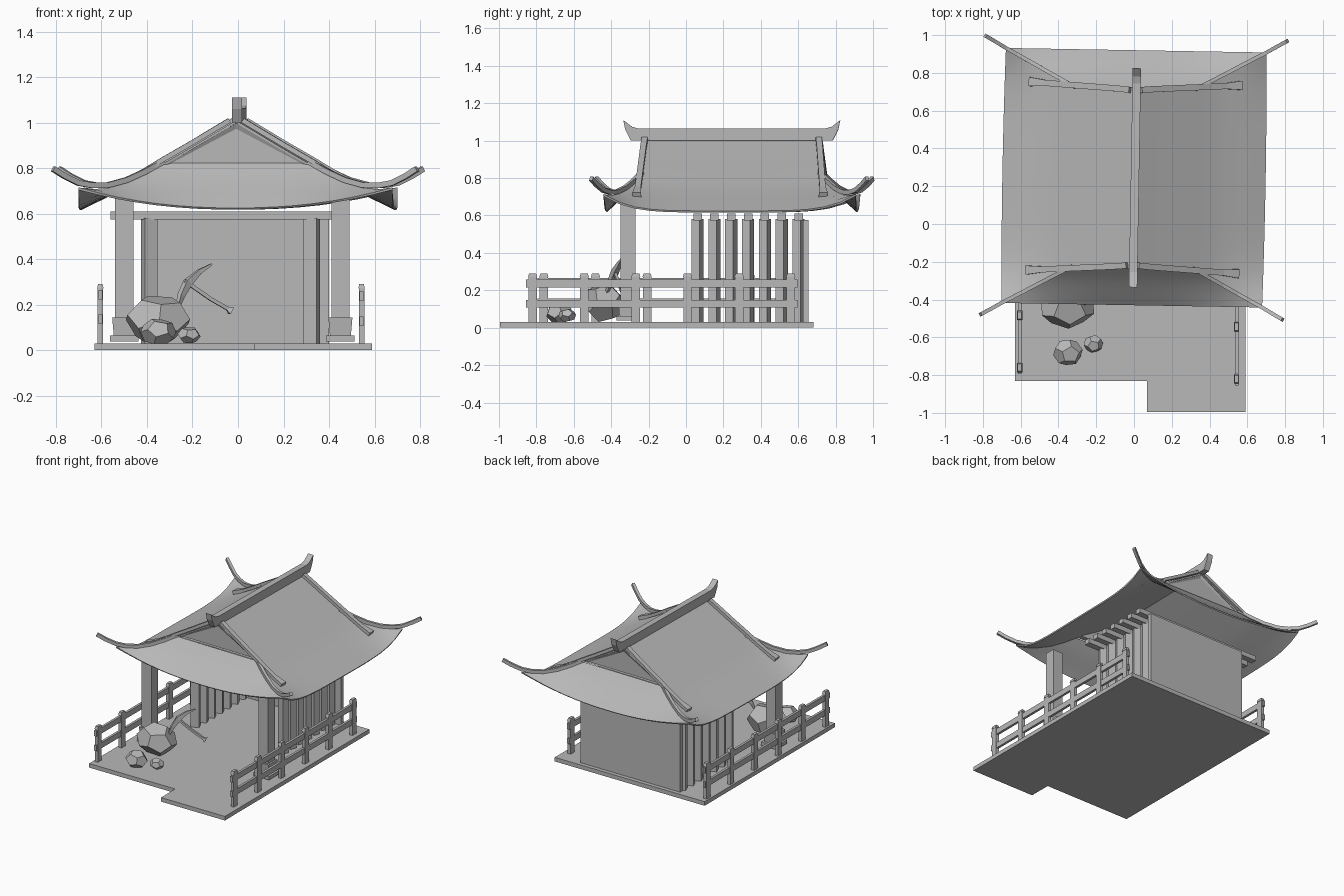
import bpy, bmesh, math
from mathutils import Vector, Matrix

cube = bpy.data.objects.get("Cube")
if cube:
    bpy.data.objects.remove(cube)

GREY = (0.48, 0.48, 0.48, 1)
mat = bpy.data.materials.new("plain grey")
mat.use_nodes = True
mat.diffuse_color = GREY
mat.node_tree.nodes["Principled BSDF"].inputs["Base Color"].default_value = GREY

# the roof sits slightly turned over the house
ROOF = Matrix.Translation((0, 0.245, 0)) @ Matrix.Rotation(math.radians(-1), 4, 'Z')


def finish(name, bm, matrix=None):
    if matrix:
        bm.transform(matrix)
    bmesh.ops.recalc_face_normals(bm, faces=bm.faces)
    me = bpy.data.meshes.new(name)
    bm.to_mesh(me)
    bm.free()
    me.materials.append(mat)
    ob = bpy.data.objects.new(name, me)
    bpy.context.collection.objects.link(ob)
    return ob


def add_box(bm, center, size, turn=0, top=1):
    m = Matrix.Translation(center) @ Matrix.Rotation(math.radians(turn), 4, 'Z') @ Matrix.Diagonal((*size, 1))
    verts = bmesh.ops.create_cube(bm, size=1)["verts"]
    for v in verts:
        if v.co.z > 0:
            v.co.x *= top
            v.co.y *= top
    bmesh.ops.transform(bm, matrix=m, verts=verts)


def add_prism(bm, outline, offset):
    face = bm.faces.new([bm.verts.new(p) for p in outline])
    out = bmesh.ops.extrude_face_region(bm, geom=[face])["geom"]
    bmesh.ops.translate(bm, vec=offset, verts=[g for g in out if isinstance(g, bmesh.types.BMVert)])


def add_bar(bm, points, widths, height):
    # rectangular bar swept along a path
    pts = [Vector(p) for p in points]
    rings = []
    for i, p in enumerate(pts):
        t = (pts[min(i + 1, len(pts) - 1)] - pts[max(i - 1, 0)]).normalized()
        side = t.cross(Vector((0, 0, 1))).normalized()
        up = side.cross(t)
        w = widths[i] / 2
        h = height / 2 * widths[i] / max(widths)
        rings.append([bm.verts.new(p + side * a * w + up * b * h)
                      for a, b in ((-1, -1), (1, -1), (1, 1), (-1, 1))])
    for a, b in zip(rings, rings[1:]):
        for k in range(4):
            bm.faces.new((a[k], a[k - 1], b[k - 1], b[k]))
    bm.faces.new(rings[0])
    bm.faces.new(rings[-1][::-1])


# ground slab with a step out at the front
bm = bmesh.new()
add_prism(bm, [(-0.63, -0.83, 0), (0.07, -0.83, 0), (0.07, -0.995, 0), (0.59, -0.995, 0),
               (0.59, 0.683, 0), (-0.63, 0.683, 0)], (0, 0, 0.03))
finish("ground_slab", bm)

# back wall
bm = bmesh.new()
add_box(bm, (-0.005, 0.64, 0.302), (0.81, 0.028, 0.55))
finish("back_wall", bm)

# angled slats of the side walls and the beams above them
slats, beams = bmesh.new(), bmesh.new()
for i in range(7):
    y = 0.062 + i * 0.09
    for x, turn in ((-0.39, 22), (0.325, -22)):
        add_box(slats, (x, y, 0.295), (0.06, 0.046, 0.57), turn)
    add_box(beams, (-0.045, y, 0.592), (1.03, 0.045, 0.035))
finish("side_slats", slats)
finish("ceiling_beams", beams)

# porch pillars on flared feet
bm = bmesh.new()
for x in (-0.5, 0.45):
    add_box(bm, (x, -0.31, 0.36), (0.08, 0.08, 0.62))
    add_box(bm, (x, -0.31, 0.051), (0.125, 0.125, 0.025))
    add_box(bm, (x, -0.31, 0.104), (0.092, 0.092, 0.08), 0, 1.15)
finish("porch_pillars", bm)

# fences
for name, x, first, rise in (("right_fence", -0.605, -0.76, 0.008), ("left_fence", 0.543, -0.82, 0)):
    bm = bmesh.new()
    for i in range(6):
        y = first + i * 0.276
        add_box(bm, (x, y, 0.15), (0.024, 0.045, 0.25))
        add_box(bm, (x, y, 0.28), (0.028, 0.05, 0.02), 0, 0.75)
    for z in (0.128, 0.236):
        add_box(bm, (x, first + 0.69, z + rise), (0.018, 1.45, 0.042))
    finish(name, bm)


# roof section from ridge to eave, and the upward curl at the corners
SECTION = [(0, 1.01), (0.1, 0.95), (0.2, 0.89), (0.33, 0.815), (0.4, 0.772),
           (0.48, 0.728), (0.56, 0.69), (0.63, 0.655), (0.69, 0.625)]


def add_slope(bm, rows, front):
    n = 16
    grid = []
    for x, z in rows:
        line = []
        down = max(0, (x - 0.33) / 0.36)
        half = 0.48 + 0.195 * down
        for j in range(n + 1):
            s = 2 * j / n - 1
            bow = 0.007 * (1 - s * s) * down
            co = (s * x, half) if front else (x + bow, s * half)
            curl = 0.09 * down ** 3 * abs(s) ** (2.2 if front else 5)
            line.append(bm.verts.new((*co, z + curl)))
        grid.append(line)
    for a, b in zip(grid, grid[1:]):
        for j in range(n):
            bm.faces.new((a[j], a[j + 1], b[j + 1], b[j]))


bm = bmesh.new()
for turn in (0, math.pi):
    before = set(bm.verts)
    add_slope(bm, SECTION, False)
    add_slope(bm, SECTION[3:], True)
    new = [v for v in bm.verts if v not in before]
    bmesh.ops.rotate(bm, matrix=Matrix.Rotation(turn, 3, 'Z'), verts=new)
bmesh.ops.remove_doubles(bm, verts=bm.verts, dist=0.0005)
bmesh.ops.recalc_face_normals(bm, faces=bm.faces)
bmesh.ops.solidify(bm, geom=bm.faces[:], thickness=0.01)
roof = finish("roof", bm, ROOF)
bpy.context.view_layer.objects.active = roof
roof.select_set(True)
bpy.ops.object.shade_smooth_by_angle(angle=math.radians(25))
roof.select_set(False)

# gable walls with a recessed panel
bm = bmesh.new()
for d in (-1, 1):
    add_prism(bm, [(-0.31, d * 0.44, 0.815), (0.31, d * 0.44, 0.815), (0, d * 0.44, 0.998)],
              (0, d * 0.035, 0))
bmesh.ops.recalc_face_normals(bm, faces=bm.faces)
panels = [f for f in bm.faces if len(f.verts) == 3 and abs(f.calc_center_median().y) > 0.46]
bmesh.ops.inset_individual(bm, faces=panels, thickness=0.025, depth=-0.008)
finish("gable_walls", bm, ROOF)

# ridge beam with flared ends
side = [(0.5, 1.065), (0.535, 1.075), (0.58, 1.11), (0.57, 1.06), (0.54, 1.0), (0.48, 1.0)]
outline = [(-0.022, y, z) for y, z in side] + [(-0.022, -y, z) for y, z in reversed(side)]
bm = bmesh.new()
add_prism(bm, outline, (0.044, 0, 0))
finish("ridge_beam", bm, ROOF @ Matrix.Translation((0.005, 0, 0)))

# verge bars and curled hip bars
verges, hips = bmesh.new(), bmesh.new()
verge = [(x, 0.465 + x * 0.06, z + 0.018) for x, z in SECTION[:7]]
verge[0] = (0.03, 0.465, 1.01)
hip = [(0.32, 0.475, 0.83), (0.4, 0.518, 0.785), (0.48, 0.561, 0.748), (0.56, 0.605, 0.726),
       (0.63, 0.643, 0.724), (0.69, 0.675, 0.735), (0.75, 0.71, 0.765), (0.8, 0.738, 0.797)]
for sx in (-1, 1):
    for sy in (-1, 1):
        def flip(pts):
            return [(x * sx, y * sy, z) for x, y, z in pts]
        add_bar(verges, flip(verge), [0.032] * 6 + [0.048], 0.032)
        add_bar(hips, flip(hip), [0.02] * 8, 0.024)
finish("verge_bars", verges, ROOF)
finish("hip_bars", hips, ROOF)

# faceted rocks: twelve-sided solids
for name, at, size, turn in (("big_rock", (-0.352, -0.44, 0.135), (0.148, 0.115, 0.112), 20),
                             ("middle_rock", (-0.35, -0.68, 0.08), (0.08, 0.072, 0.062), 50),
                             ("small_rock", (-0.215, -0.635, 0.066), (0.052, 0.048, 0.038), 5)):
    ico = bmesh.new()
    bmesh.ops.create_icosphere(ico, subdivisions=1, radius=1)
    bm = bmesh.new()
    for f in ico.faces:
        bm.verts.new(f.calc_center_median().normalized())
    ico.free()
    bmesh.ops.convex_hull(bm, input=bm.verts)
    bmesh.ops.dissolve_limit(bm, angle_limit=0.05, verts=bm.verts, edges=bm.edges)
    bm.transform(Matrix.Rotation(math.radians(turn), 4, 'Z') @ Matrix.Rotation(0.3, 4, 'X'))
    finish(name, bm, Matrix.Translation(at) @ Matrix.Diagonal((*size, 1)))

# pickaxe stuck behind the big rock
bm = bmesh.new()
add_bar(bm, [(-0.115, -0.335, 0.378), (-0.17, -0.355, 0.345), (-0.22, -0.38, 0.298),
             (-0.25, -0.405, 0.24), (-0.27, -0.43, 0.17)], [0.008, 0.02, 0.032, 0.025, 0.008], 0.032)
finish("pickaxe_head", bm)
bm = bmesh.new()
add_bar(bm, [(-0.235, -0.385, 0.305), (-0.12, -0.355, 0.225), (-0.045, -0.335, 0.182),
             (-0.03, -0.33, 0.173)], [0.016, 0.016, 0.016, 0.034], 0.034)
finish("pickaxe_handle", bm)
